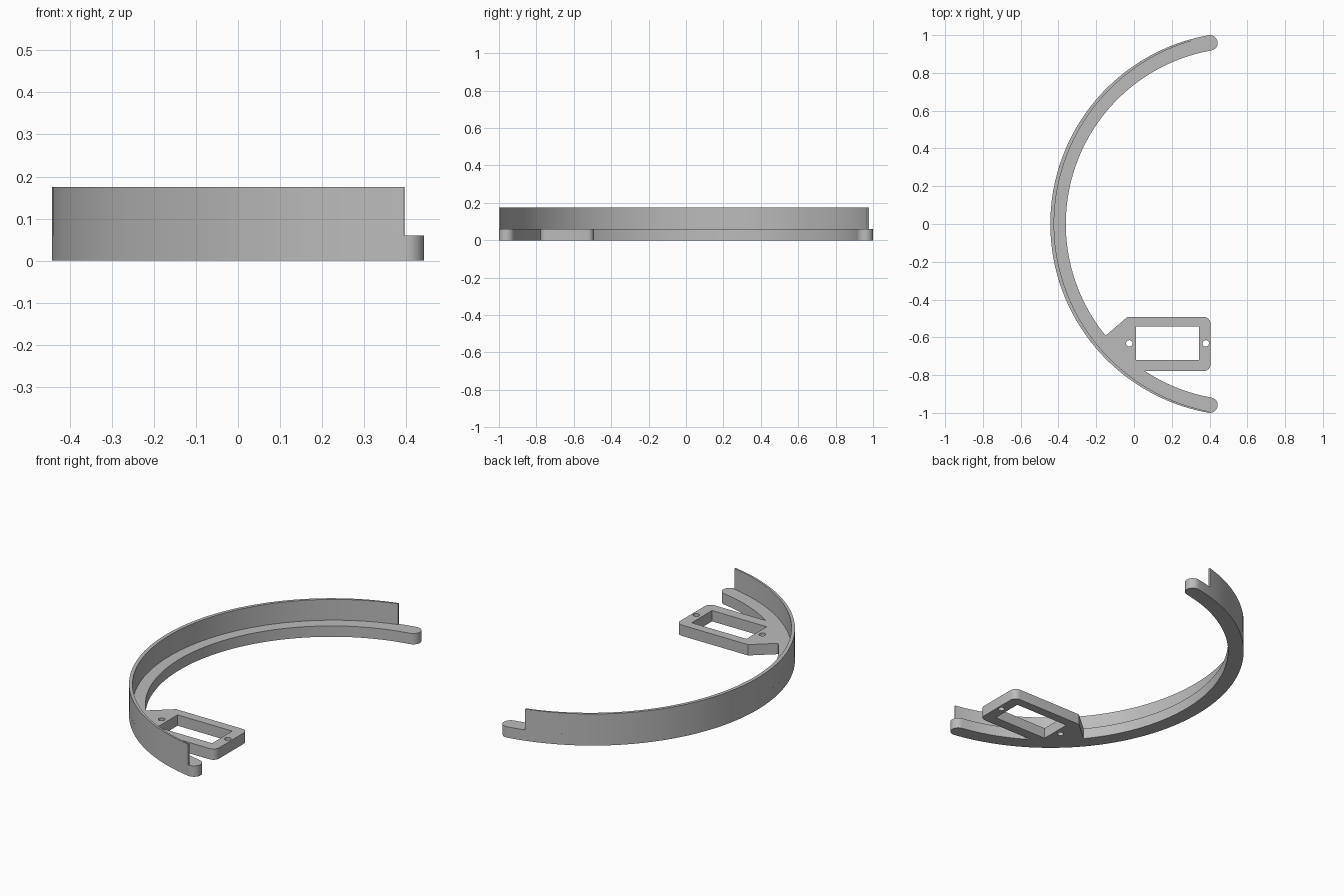
import bpy, bmesh
from math import sin, cos, pi, asin, acos, sqrt, atan2

cube = bpy.data.objects.get("Cube")
if cube:
    bpy.data.objects.remove(cube, do_unlink=True)

CX = 0.572                      # centre of the ring arc on x
R_OUT, R_IN = 1.015, 0.933
R_MID, R_CAP = (R_OUT + R_IN) / 2, (R_OUT - R_IN) / 2
BASE_H, WALL_H = 0.06, 0.175
END_X = 0.402                   # centre of the rounded ends

grey = bpy.data.materials.new("grey plastic")
grey.use_nodes = True
COLOUR = (0.5, 0.5, 0.5, 1)
grey.diffuse_color = COLOUR
grey.node_tree.nodes["Principled BSDF"].inputs["Base Color"].default_value = COLOUR


def arc(cx, cy, r, a0, a1, n):
    return [(cx + r * cos(a0 + (a1 - a0) * i / n),
             cy + r * sin(a0 + (a1 - a0) * i / n)) for i in range(n + 1)]


def plate(name, loops, z0, z1):
    """Extrude an outline, with further loops as holes, from z0 to z1."""
    curve = bpy.data.curves.new(name, 'CURVE')
    curve.dimensions = '2D'
    curve.fill_mode = 'BOTH'
    curve.extrude = (z1 - z0) / 2
    for pts in loops:
        s = curve.splines.new('POLY')
        s.points.add(len(pts) - 1)
        for p, (x, y) in zip(s.points, pts):
            p.co = (x, y, 0, 1)
        s.use_cyclic_u = True
    ob = bpy.data.objects.new(name, curve)
    bpy.context.collection.objects.link(ob)
    bpy.ops.object.select_all(action='DESELECT')
    ob.select_set(True)
    bpy.context.view_layer.objects.active = ob
    bpy.ops.object.convert(target='MESH')
    ob = bpy.context.view_layer.objects.active
    bm = bmesh.new()
    bm.from_mesh(ob.data)
    bmesh.ops.remove_doubles(bm, verts=bm.verts, dist=0.0002)
    bmesh.ops.translate(bm, verts=bm.verts, vec=(0, 0, (z0 + z1) / 2))
    bmesh.ops.recalc_face_normals(bm, faces=bm.faces)
    bm.to_mesh(ob.data)
    bm.free()
    ob.data.materials.clear()
    ob.data.materials.append(grey)
    bpy.ops.object.shade_smooth_by_angle(angle=0.5)
    return ob


# Ring with rounded ends and the servo-style mounting frame in one outline
end = acos((END_X - CX) / R_MID)            # angle of the back end
cap_y = R_MID * sin(end)
tip = atan2(-0.587, -0.145 - CX) + 2 * pi   # frame leaves the ring here
low = 2 * pi - acos(-sqrt(R_IN ** 2 - 0.778 ** 2) / R_IN)
X1, Y0, Y1, FR = 0.405, -0.778, -0.492, 0.035

outline = arc(CX, 0, R_OUT, end, 2 * pi - end, 80)
outline += arc(END_X, -cap_y, R_CAP, -end, pi - end, 12)[1:]
outline += arc(CX, 0, R_IN, 2 * pi - end, low, 12)[1:]
outline += arc(X1 - FR, Y0 + FR, FR, -pi / 2, 0, 6)
outline += arc(X1 - FR, Y1 - FR, FR, 0, pi / 2, 6)
outline += [(-0.035, Y1)]
outline += arc(CX, 0, R_IN, tip, end, 64)
outline += arc(END_X, cap_y, R_CAP, end - pi, end, 12)[1:-1]

window = [(0.01, -0.72), (0.345, -0.72), (0.345, -0.543), (0.01, -0.543)]
screw_holes = [arc(x, -0.632, 0.017, 0, 2 * pi, 20)[:-1] for x in (-0.025, 0.38)]
plate("ring_with_mount", [outline, window] + screw_holes, 0, BASE_H)

# Thin upright wall on the outer rim, thickest in the middle of the arc
back = pi - asin((CX - 0.30) / R_OUT)
back = pi - acos((CX - 0.30) / R_OUT)
front = pi + acos((CX - 0.395) / R_OUT)
wall = arc(CX, 0, R_OUT, back, front, 80)
for i in range(80, -1, -1):
    a = back + (front - back) * i / 80
    r = R_OUT - 0.0055 - 0.0145 * max(0, -cos(a))
    wall.append((CX + r * cos(a), r * sin(a)))
plate("rim_wall", [wall], BASE_H, WALL_H)
